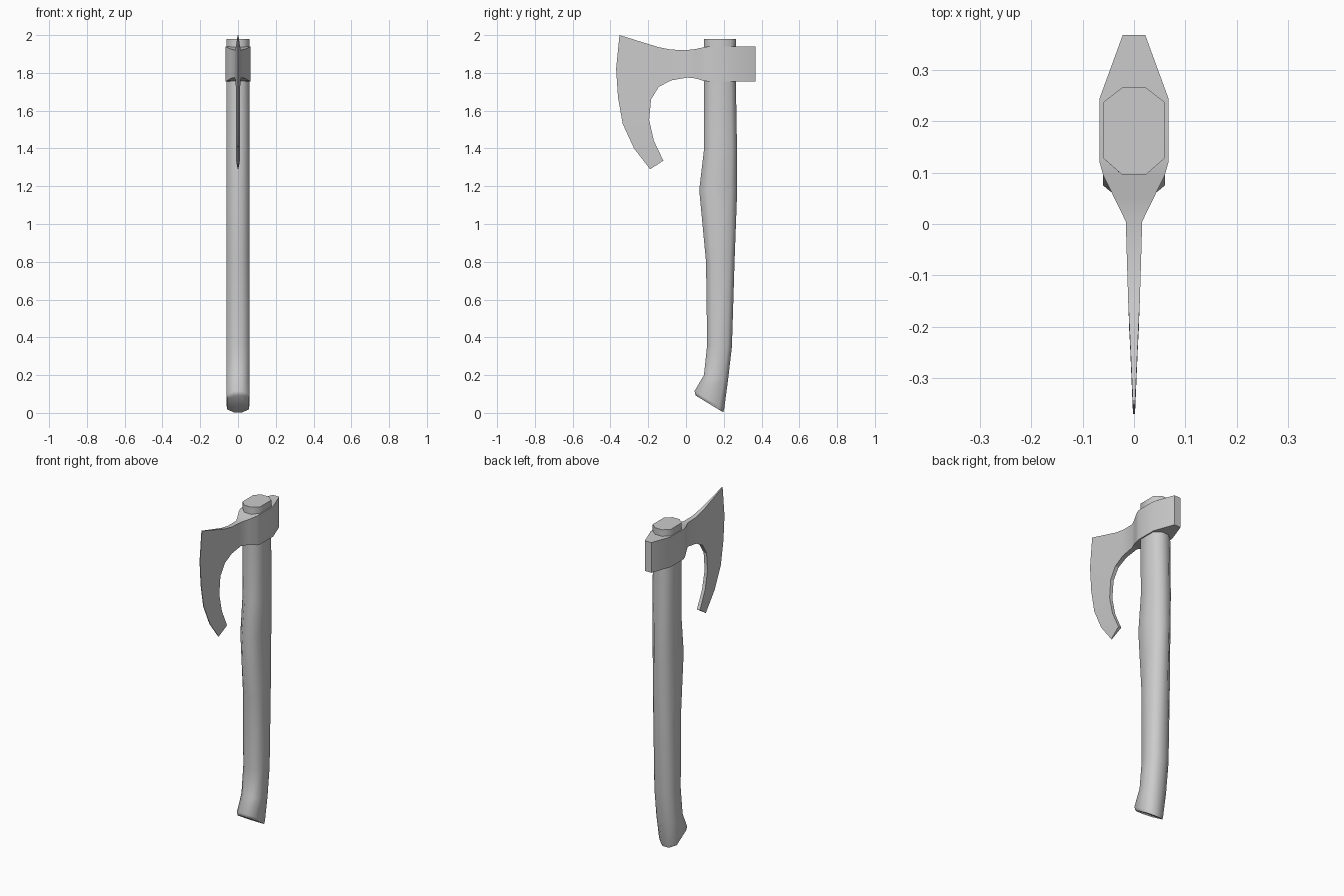
import bpy, bmesh, math

if "Cube" in bpy.data.objects:
    bpy.data.objects.remove(bpy.data.objects["Cube"])


def finish(bm, name, angle):
    bmesh.ops.recalc_face_normals(bm, faces=bm.faces)
    mesh = bpy.data.meshes.new(name)
    bm.to_mesh(mesh)
    bm.free()
    ob = bpy.data.objects.new(name, mesh)
    bpy.context.collection.objects.link(ob)
    bpy.ops.object.select_all(action='DESELECT')
    ob.select_set(True)
    bpy.context.view_layer.objects.active = ob
    bpy.ops.object.shade_smooth_by_angle(angle=math.radians(angle))
    return ob


def loft(bm, rings):
    for a, b in zip(rings, rings[1:]):
        n = len(a)
        for i in range(n):
            j = (i + 1) % n
            bm.faces.new((a[i], a[j], b[j], b[i]))
    bm.faces.new(rings[0])
    bm.faces.new(rings[-1])


# Handle: octagonal rings, each set by its front (y, z) and back (y, z) points
stations = [
    ((0.051, 0.092), (0.197, 0.003)),
    ((0.045, 0.115), (0.202, 0.02)),
    ((0.095, 0.20), (0.222, 0.17)),
    ((0.112, 0.36), (0.243, 0.35)),
    ((0.106, 0.80), (0.257, 0.80)),
    ((0.070, 1.18), (0.271, 1.18)),
    ((0.096, 1.40), (0.270, 1.40)),
    ((0.096, 1.75), (0.264, 1.75)),
    ((0.096, 1.98), (0.266, 1.98)),
]
# (x, fraction from front to back)
octagon = [(-0.023, 0), (0.023, 0), (0.06, 0.19), (0.06, 0.83),
           (0.023, 1), (-0.023, 1), (-0.06, 0.83), (-0.06, 0.19)]
bm = bmesh.new()
rings = []
for k, (f, b) in enumerate(stations):
    s = 0.95 if k == 0 else 1
    rings.append([bm.verts.new((x * s, f[0] + (b[0] - f[0]) * t,
                                f[1] + (b[1] - f[1]) * t)) for x, t in octagon])
loft(bm, rings)
bm.verts.ensure_lookup_table()
finish(bm, "handle", 60)

# Axe head: sections from poll to cutting edge,
# (upper/outer y, z, half thickness), (lower/inner y, z, half thickness)
body = [(0.368, 1.94, 1.755, 0.022), (0.245, 1.94, 1.755, 0.067),
        (0.12, 1.94, 1.755, 0.067), (0.095, 1.936, 1.757, 0.060),
        (0.05, 1.926, 1.771, 0.038), (0.005, 1.921, 1.775, 0.016),
        (-0.08, 1.923, 1.76, 0.0135), (-0.145, 1.936, 1.725, 0.0115)]
bm = bmesh.new()
rings = [[bm.verts.new(p) for p in ((-w, y, zt), (w, y, zt), (w, y, zb), (-w, y, zb))]
         for y, zt, zb, w in body]
for a, b in zip(rings, rings[1:]):
    for i in range(4):
        j = (i + 1) % 4
        bm.faces.new((a[i], a[j], b[j], b[i]))
bm.faces.new(rings[0])

# Bearded blade: inner curve paired with the cutting edge
inner = [(-0.185, 1.66), (-0.195, 1.55), (-0.17, 1.44), (-0.12, 1.335)]
edge = [(-0.352, 2.0), (-0.37, 1.82), (-0.36, 1.67),
        (-0.335, 1.53), (-0.275, 1.40), (-0.19, 1.29)]
last = rings[-1]
left = [last[0], last[3]] + [bm.verts.new((-0.010, y, z)) for y, z in inner]
right = [last[1], last[2]] + [bm.verts.new((0.010, y, z)) for y, z in inner]
eleft = [bm.verts.new((-0.002, y, z)) for y, z in edge]
eright = [bm.verts.new((0.002, y, z)) for y, z in edge]
for i in range(5):
    bm.faces.new((left[i], left[i + 1], eleft[i + 1], eleft[i]))
    bm.faces.new((right[i], right[i + 1], eright[i + 1], eright[i]))
    bm.faces.new((eleft[i], eleft[i + 1], eright[i + 1], eright[i]))
    if i:
        bm.faces.new((left[i], left[i + 1], right[i + 1], right[i]))
for i in (0, 5):
    bm.faces.new((left[i], right[i], eright[i], eleft[i]))
finish(bm, "axe_head", 25)
